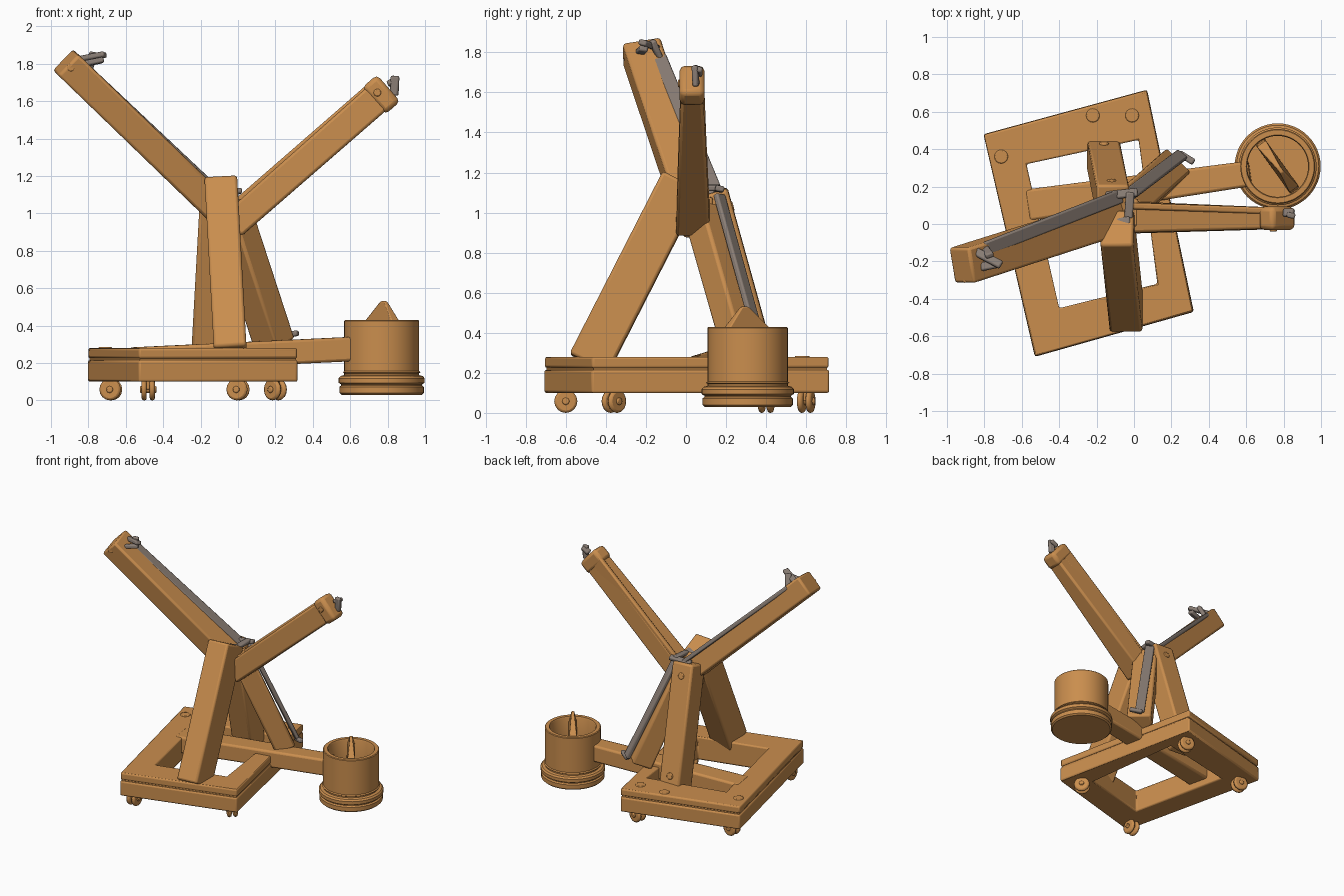
import bpy, bmesh, math
from mathutils import Vector as V

if "Cube" in bpy.data.objects:
    bpy.data.objects.remove(bpy.data.objects["Cube"])


def material(name, col):
    m = bpy.data.materials.new(name)
    m.diffuse_color = (*col, 1)
    m.use_nodes = True
    m.node_tree.nodes["Principled BSDF"].inputs["Base Color"].default_value = m.diffuse_color
    return m


WOOD = material("warm_wood", (0.59, 0.27, 0.076))
METAL = material("dull_grey", (0.255, 0.208, 0.178))


def finish(name, bm, mat=WOOD, bevel=0.0):
    bmesh.ops.recalc_face_normals(bm, faces=bm.faces)
    me = bpy.data.meshes.new(name)
    bm.to_mesh(me)
    bm.free()
    me.materials.append(mat)
    ob = bpy.data.objects.new(name, me)
    bpy.context.collection.objects.link(ob)
    if bevel:
        mod = ob.modifiers.new("soft_edges", 'BEVEL')
        mod.width, mod.segments, mod.limit_method = bevel, 2, 'ANGLE'
    return ob


def beam(name, a, b, w, d, up=(0, 0, 1), mat=WOOD, bevel=0.015, end=(1, 1)):
    """Box from a to b: d thick along 'up', w across it, scaled by 'end' at b."""
    a, b, n = V(a), V(b), V(up)
    ax = (b - a).normalized()
    n = (n - ax * n.dot(ax)).normalized()
    u = ax.cross(n)
    bm = bmesh.new()
    rings = []
    for p, (sw, sd) in ((a, (1, 1)), (b, end)):
        rings.append([bm.verts.new(p + u * (i * w * sw / 2) + n * (j * d * sd / 2))
                      for i, j in ((-1, -1), (1, -1), (1, 1), (-1, 1))])
    bm.faces.new(rings[0])
    bm.faces.new(rings[1])
    for i in range(4):
        k = (i + 1) % 4
        bm.faces.new((rings[0][i], rings[0][k], rings[1][k], rings[1][i]))
    return finish(name, bm, mat, min(bevel, w * .3, d * .3))


def rod(name, a, b, r, mat=WOOD, bevel=0.006, seg=16):
    a, b = V(a), V(b)
    bm = bmesh.new()
    bmesh.ops.create_cone(bm, cap_ends=True, segments=seg, radius1=r, radius2=r, depth=(b - a).length)
    bm.transform((b - a).to_track_quat('Z', 'Y').to_matrix().to_4x4())
    bmesh.ops.translate(bm, verts=bm.verts, vec=(a + b) / 2)
    return finish(name, bm, mat, bevel)


def frame(name, z0, z1, outer, inner, inset=0.0, bevel=0.012):
    c = V((-0.24, 0.0))
    bm = bmesh.new()
    loops = []
    for pts, s in ((outer, 1 - inset), (inner, 1)):
        for z in (z0, z1):
            loops.append([bm.verts.new((*(c + (V(p) - c) * s), z)) for p in pts])
    o0, o1, i0, i1 = loops
    for i in range(4):
        k = (i + 1) % 4
        for p, q in ((o0, o1), (i0, i1), (o0, i0), (o1, i1)):
            bm.faces.new((p[i], p[k], q[k], q[i]))
    return finish(name, bm, WOOD, bevel)


def lathe(name, profile, centre, seg=48):
    bm = bmesh.new()
    vs = [bm.verts.new((centre[0] + r, centre[1], z)) for r, z in profile]
    es = [bm.edges.new(p) for p in zip(vs, vs[1:])]
    bmesh.ops.spin(bm, geom=vs + es, cent=(*centre, 0), axis=(0, 0, 1), angle=math.tau, steps=seg)
    bmesh.ops.remove_doubles(bm, verts=bm.verts, dist=1e-4)
    return finish(name, bm)


# Base frame: two stacked layers with a groove between
OUT = [(-0.805, 0.48), (0.07, 0.718), (0.32, -0.47), (-0.53, -0.71)]
INN = [(-0.575, 0.32), (0.025, 0.45), (0.125, -0.32), (-0.40, -0.45)]
frame("base_lower_frame", 0.10, 0.215, OUT, INN)
frame("base_groove", 0.20, 0.24, OUT, INN, 0.02, 0)
frame("base_upper_frame", 0.225, 0.28, OUT, INN, 0.004)
for x, y in ((-0.71, 0.36), (-0.01, 0.58), (-0.22, 0.58)):
    rod("base_bolt", (x, y, 0.26), (x, y, 0.285), 0.037)

# Caster wheels under the corners
for x, y, ang in ((-0.48, -0.60, 0), (0.20, -0.36, 45), (-0.68, 0.40, 80), (0.0, 0.60, 75)):
    d = V((math.cos(math.radians(ang)), math.sin(math.radians(ang)), 0))
    c = V((x, y, 0.058))
    for s in (-1, 1):
        rod("caster_wheel", c + d * (s * 0.008), c + d * (s * 0.036), 0.058, bevel=0.012)
    rod("caster_axle", c - d * 0.045, c + d * 0.045, 0.018)
    rod("caster_stem", c, (x, y, 0.13), 0.024)

# Cross beam that carries the bucket
beam("cross_beam", (-0.57, 0.10, 0.218), (0.62, 0.27, 0.275), 0.17, 0.13, end=(0.8, 1))

# Supporting legs
beam("front_leg", (-0.04, -0.485, 0.245), (-0.09, -0.02, 1.155), 0.175, 0.215, up=(0, -1, 0))
beam("back_leg", (-0.165, 0.375, 0.20), (-0.115, 0.125, 1.10), 0.175, 0.17, up=(0, 1, 0))
beam("side_leg", (0.195, 0.295, 0.30), (-0.04, 0.09, 1.02), 0.18, 0.15, up=(0.7, 0.7, 0))
beam("side_leg_strip", (0.255, 0.37, 0.35), (-0.015, 0.165, 1.09), 0.07, 0.03,
     up=(0.6, 0.8, 0.2), mat=METAL)
beam("side_strip_hook", (0.24, 0.38, 0.345), (0.32, 0.33, 0.36), 0.035, 0.03, mat=METAL)

# Leg bolts, near the top and the bottom
for z, y, x in ((1.11, -0.145, -0.06), (0.35, -0.53, -0.045)):
    rod("front_leg_bolt", (x, y + 0.05, z - 0.025), (x, y - 0.012, z + 0.006), 0.027)
for z, y, x in ((1.03, 0.225, -0.12), (0.33, 0.425, -0.16)):
    rod("back_leg_bolt", (x, y - 0.05, z - 0.014), (x, y + 0.012, z + 0.003), 0.025)

# Two raised arms meeting at the hub
beam("left_arm", (-0.07, 0.05, 0.985), (-0.922, -0.222, 1.808), 0.185, 0.155, up=(1, 0, 1), end=(1.05, 1))
beam("left_arm_strip", (-0.07, 0.15, 1.09), (-0.80, -0.135, 1.777), 0.075, 0.03, up=(1, 0, 1), mat=METAL)
rod("left_arm_bolt", (-0.91, -0.20, 1.78), (-0.892, -0.312, 1.78), 0.022)
beam("right_arm", (-0.03, 0.035, 0.935), (0.79, 0.03, 1.655), 0.17, 0.15, end=(0.65, 1.08))
beam("right_arm_top_rail", (0.02, 0.095, 1.04), (0.75, 0.07, 1.675), 0.035, 0.10)
beam("right_arm_cap", (0.725, 0.03, 1.60), (0.805, 0.03, 1.67), 0.125, 0.19, bevel=0.025)
rod("right_arm_bolt", (0.745, 0.03, 1.645), (0.745, -0.04, 1.645), 0.02)
beam("hub_block", (-0.07, 0.06, 0.88), (-0.06, 0.06, 1.08), 0.17, 0.15, up=(0, 1, 0))

# Grey hooks and hub fittings
for name, a, b in (
        ("left_hook_bar", (-0.86, -0.14, 1.82), (-0.71, -0.22, 1.85)),
        ("left_hook_prong", (-0.80, -0.13, 1.77), (-0.77, -0.17, 1.86)),
        ("left_hook_foot", (-0.82, -0.23, 1.80), (-0.72, -0.21, 1.82)),
        ("right_hook_bar", (0.835, 0.05, 1.63), (0.84, 0.045, 1.735)),
        ("right_hook_prong", (0.80, 0.06, 1.69), (0.855, 0.06, 1.72)),
        ("hub_pin", (-0.17, -0.01, 1.11), (-0.02, 0.02, 1.13)),
        ("hub_fitting", (-0.15, 0.15, 1.11), (0.02, 0.17, 1.12)),
        ("hub_link", (-0.03, 0.03, 1.12), (-0.02, 0.17, 1.125))):
    beam(name, a, b, 0.045, 0.03, up=(0.1, 0.2, 1), mat=METAL)

# Bucket with ringed foot and a pointed slab inside
BC = (0.768, 0.308)
lathe("bucket", [(0, 0.03), (0.215, 0.03), (0.226, 0.04), (0.226, 0.072), (0.216, 0.08),
                 (0.216, 0.085), (0.23, 0.094), (0.23, 0.118), (0.22, 0.13), (0.2, 0.135),
                 (0.2, 0.145), (0.208, 0.15), (0.2, 0.157), (0.2, 0.425), (0.195, 0.43),
                 (0.168, 0.43), (0.163, 0.42), (0.163, 0.22), (0, 0.22)], BC)
bm = bmesh.new()
along = V((0.58, -0.81, 0))
across = V((0.81, 0.58, 0)) * 0.03
rows = []
for s in (-1, 1):
    rows.append([bm.verts.new(V((*BC, z)) + along * t + across * (s * f)) for t, z, f in
                 ((-0.16, 0.21, 1), (0.16, 0.21, 1), (0.15, 0.40, 1), (0.04, 0.53, 0.35),
                  (0.0, 0.53, 0.35), (-0.15, 0.40, 1))])
bm.faces.new(rows[0])
bm.faces.new(rows[1])
for i in range(6):
    k = (i + 1) % 6
    bm.faces.new((rows[0][i], rows[0][k], rows[1][k], rows[1][i]))
finish("bucket_slab", bm, WOOD, 0.006)

# Smooth shading with crisp edges
for ob in bpy.data.objects:
    ob.select_set(True)
    bpy.context.view_layer.objects.active = ob
bpy.ops.object.shade_smooth_by_angle(angle=math.radians(35))
